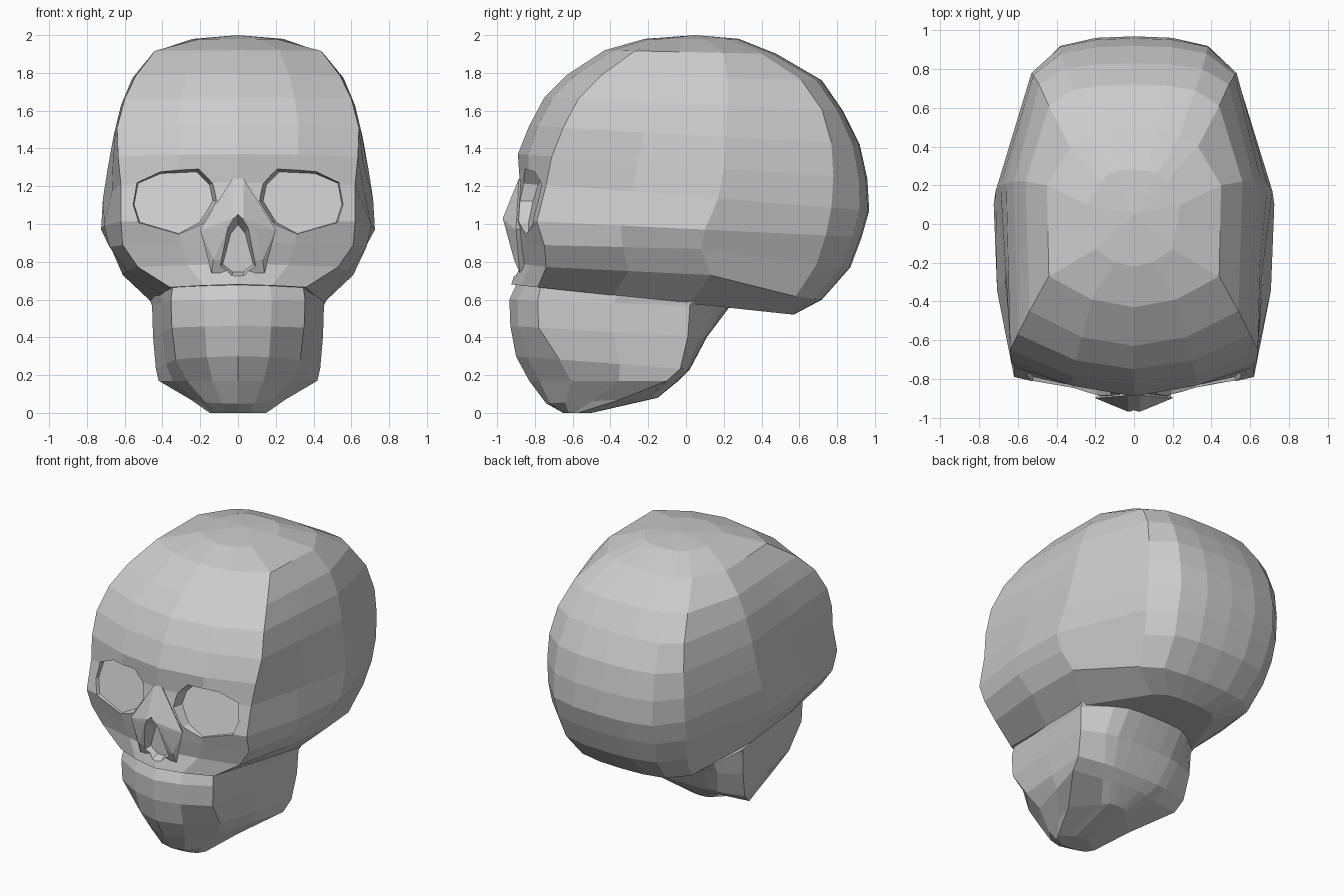
import bpy
import bmesh
from mathutils import Vector

if "Cube" in bpy.data.objects:
    bpy.data.objects.remove(bpy.data.objects["Cube"], do_unlink=True)

# Single bone colour
bone = bpy.data.materials.new("bone_grey")
bone.use_nodes = True
bone_colour = (0.6, 0.6, 0.6, 1.0)
bone.diffuse_color = bone_colour
bone.node_tree.nodes["Principled BSDF"].inputs["Base Color"].default_value = bone_colour


def make_object(name, bm):
    bmesh.ops.recalc_face_normals(bm, faces=bm.faces[:])
    mesh = bpy.data.meshes.new(name)
    bm.to_mesh(mesh)
    bm.free()
    mesh.materials.append(bone)
    obj = bpy.data.objects.new(name, mesh)
    bpy.context.collection.objects.link(obj)
    return obj


def ring_points(z_front, z_back, front, bow, temple, side, rear, back, lift=0, flare=0):
    """Mirror a half outline into a closed, tilted ring.

    lift raises the widest point, flare pushes the cheek outwards."""
    slope = (z_back - z_front) / (back - front)

    def tilted(x, y, rise=0):
        return Vector((x, y, z_front + (y - front) * slope + rise))

    tx, ty = temple
    sx, sy = side
    rx, ry = rear
    half = [tilted(0, front),
            tilted(tx * 0.5, front + (ty - front) * bow),
            tilted(tx, ty),
            tilted((tx + sx) / 2 + flare, (ty + sy) / 2, lift / 2),
            tilted(sx, sy, lift),
            tilted(rx, ry),
            tilted(rx * 0.72, ry + (back - ry) * 0.75),
            tilted(rx * 0.37, ry + (back - ry) * 0.96),
            tilted(0, back)]
    return half + [Vector((-p.x, p.y, p.z)) for p in half[-2:0:-1]]


def loft(name, rings, crown=None):
    """Skin a stack of rings, closing the top with a fan or a flat face."""
    bm = bmesh.new()
    loops = [[bm.verts.new(p) for p in ring_points(*r)] for r in rings]
    count = len(loops[0])
    for upper, lower in zip(loops, loops[1:]):
        for i in range(count):
            j = (i + 1) % count
            bm.faces.new((upper[i], upper[j], lower[j], lower[i]))
    if crown:
        tip = bm.verts.new(crown)
        for i in range(count):
            bm.faces.new((loops[0][i], loops[0][(i + 1) % count], tip))
    else:
        bm.faces.new(loops[0])
    bm.faces.new(loops[-1])
    return make_object(name, bm)


def tapered_cutter(name, outline, back_y, front_scale, back_scale, skew=0.0, lean=0.0):
    """Plug with a wide mouth in front and a smaller floor that can be angled."""
    cx = sum(p[0] for p in outline) / len(outline)
    cz = sum(p[1] for p in outline) / len(outline)
    bm = bmesh.new()
    loops = []
    for y, s, k, t in ((-1, front_scale, 0, 0), (back_y, back_scale, skew, lean)):
        loops.append([bm.verts.new((cx + (x - cx) * s, y + (abs(x) * k + (z - cz) * t),
                                    cz + (z - cz) * s)) for x, z in outline])
    for i in range(len(outline)):
        j = (i + 1) % len(outline)
        bm.faces.new((loops[0][i], loops[0][j], loops[1][j], loops[1][i]))
    for loop in loops:
        bm.faces.new(loop)
    cutter = make_object(name, bm)
    cutter.hide_render = True
    return cutter


def combine(target, tool, operation):
    mod = target.modifiers.new(tool.name, "BOOLEAN")
    mod.operation = operation
    mod.solver = "EXACT"
    mod.object = tool
    bpy.context.view_layer.objects.active = target
    bpy.ops.object.modifier_apply(modifier=mod.name)
    bpy.data.objects.remove(tool, do_unlink=True)


# Cranium and upper face, from crown to base
# z front, z back, front y, bow, temple, side, rear corner, back y, lift, flare
cranium = loft("cranium", [
    (1.98, 1.98, -.22, .25, (.2, -.13), (.24, .1), (.17, .22), .28),
    (1.92, 1.9, -.43, .25, (.44, -.27), (.45, .2), (.33, .4), .48),
    (1.79, 1.76, -.63, .25, (.54, -.45), (.56, .22), (.44, .61), .72),
    (1.67, 1.6, -.75, .25, (.6, -.57), (.62, .22), (.49, .72), .83),
    (1.52, 1.42, -.83, .25, (.64, -.65), (.66, .21), (.52, .77), .92),
    (1.37, 1.24, -.89, .3, (.635, -.71), (.69, .2), (.53, .78), .96),
    (1.22, 1.07, -.88, .35, (.62, -.74), (.715, .17), (.53, .77), .97),
    (1.02, .93, -.92, .45, (.62, -.79), (.725, .1), (.52, .74), .93, 0, .035),
    (.9, .77, -.91, .45, (.61, -.75), (.67, .08), (.49, .69), .87, .04, .04),
    (.79, .6, -.89, .45, (.53, -.74), (.61, .13), (.45, .58), .72, .06, .02),
    (.68, .52, -.925, .35, (.36, -.785), (.45, .02), (.25, .48), .57),
], crown=(0, .05, 2))

# Nasal bridge, a small hull merged into the face
bm = bmesh.new()
for x, y, z in [(.03, -.885, 1.24), (.03, -.97, 1.03), (.09, -.945, .98), (.2, -.9, .97),
                (.13, -.91, .81), (.14, -.88, .74), (.05, -.7, 1)]:
    bm.verts.new((x, y, z))
    bm.verts.new((-x, y, z))
hull = bmesh.ops.convex_hull(bm, input=bm.verts[:])
bmesh.ops.delete(bm, geom=list({v for v in hull["geom_interior"] + hull["geom_unused"]
                                if isinstance(v, bmesh.types.BMVert)}), context="VERTS")
combine(cranium, make_object("nasal_bridge", bm), "UNION")

# Eye sockets
socket = [(.1, 1.12), (.12, 1.22), (.2, 1.3), (.42, 1.29), (.56, 1.23),
          (.585, 1.1), (.55, .99), (.31, .92), (.18, .99)]
for side_name, sign in (("left", 1), ("right", -1)):
    outline = [(x * sign, z) for x, z in socket]
    combine(cranium, tapered_cutter(side_name + "_socket_cutter", outline,
                                    -.82, 1.08, .86, .12, .25), "DIFFERENCE")

# Nose opening
nose = [(0, 1.06), (.055, .99), (.115, .76), (.04, .7),
        (-.04, .7), (-.115, .76), (-.055, .99)]
combine(cranium, tapered_cutter("nose_cutter", nose, -.85, 1.05, .7), "DIFFERENCE")

# Jaw, from cheek line to chin
jaw = loft("jaw", [
    (.72, .67, -.88, .35, (.34, -.76), (.5, .1), (.4, .18), .29),
    (.6, .56, -.935, .3, (.355, -.785), (.455, .02), (.3, .16), .23),
    (.46, .4, -.93, .28, (.35, -.78), (.45, .01), (.3, .08), .11),
    (.3, .23, -.9, .25, (.33, -.67), (.435, -.03), (.25, .01), .02),
    (.17, .17, -.83, .25, (.27, -.61), (.42, -.1), (.2, -.07), -.04),
    (.05, .08, -.74, .2, (.17, -.64), (.25, -.35), (.1, -.2), -.15),
    (0, 0, -.65, .2, (.12, -.62), (.15, -.57), (.08, -.53), -.5),
])

# Flat facets throughout
for part in (cranium, jaw):
    for face in part.data.polygons:
        face.use_smooth = False
